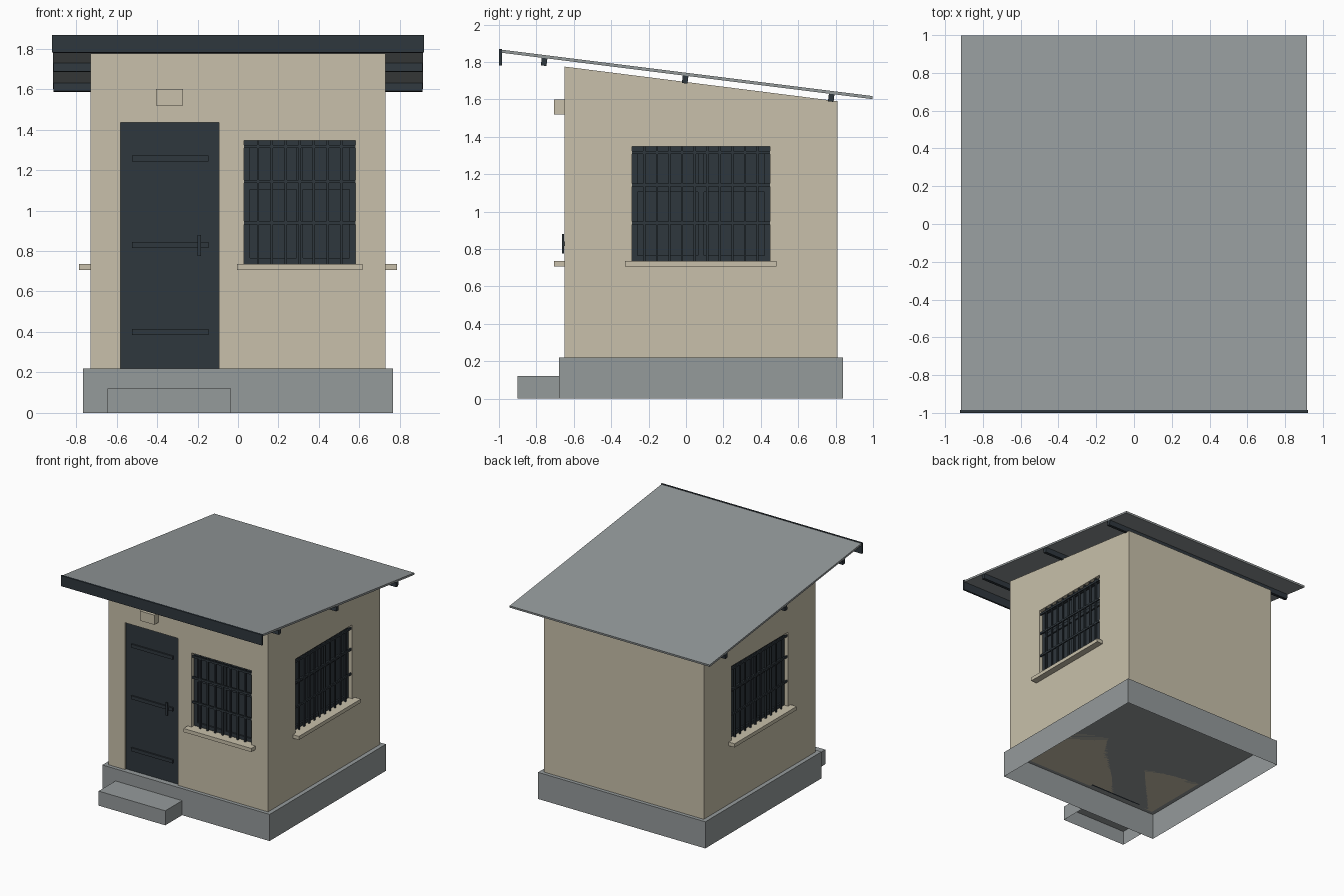
import bpy
import bmesh
import math
from mathutils import Matrix, Vector

cube = bpy.data.objects.get("Cube")
if cube:
    bpy.data.objects.remove(cube, do_unlink=True)


def material(name, rgb):
    m = bpy.data.materials.new(name)
    m.use_nodes = True
    m.diffuse_color = (*rgb, 1)
    m.node_tree.nodes["Principled BSDF"].inputs["Base Color"].default_value = (*rgb, 1)
    return m


PLASTER = material("beige plaster", (0.58, 0.53, 0.405))
GREY = material("concrete grey", (0.30, 0.325, 0.33))
DARK = material("dark painted metal", (0.028, 0.038, 0.047))


def add_box(bm, x, y, z):
    """Add a box given its (low, high) range on each axis."""
    size = [r[1] - r[0] for r in (x, y, z)]
    mid = Vector([(r[0] + r[1]) / 2 for r in (x, y, z)])
    bmesh.ops.create_cube(bm, size=1, matrix=Matrix.Translation(mid) @ Matrix.Diagonal((*size, 1)))


def finish(name, bm, mat, matrix=Matrix()):
    me = bpy.data.meshes.new(name)
    bm.to_mesh(me)
    bm.free()
    me.transform(matrix)
    me.materials.append(mat)
    ob = bpy.data.objects.new(name, me)
    bpy.context.collection.objects.link(ob)
    return ob


def boxes(name, mat, *ranges, matrix=Matrix(), open_bottom=False):
    bm = bmesh.new()
    for r in ranges:
        add_box(bm, *r)
    if open_bottom:
        bm.normal_update()
        low = [f for f in bm.faces if f.normal.z < -0.9]
        bmesh.ops.delete(bm, geom=low, context='FACES')
    return finish(name, bm, mat, matrix)


# Plinth and doorstep, hollow underneath
boxes("plinth", GREY, ((-0.765, 0.765), (-0.68, 0.84), (0, 0.22)), open_bottom=True)
boxes("doorstep", GREY, ((-0.645, -0.035), (-0.90, -0.68), (0, 0.12)), open_bottom=True)

# Walls with a sloping top
FRONT, BACK, SIDE = -0.65, 0.81, 0.73
bm = bmesh.new()
add_box(bm, (-SIDE, SIDE), (FRONT, BACK), (0.22, 1.775))
for v in bm.verts:
    if v.co.z > 1 and v.co.y > 0:
        v.co.z = 1.59
walls = finish("walls", bm, PLASTER)

# Window places: name, width, matrix (local -y points outward)
SILL, HEAD, RECESS = 0.735, 1.347, 0.055
windows = [
    ("front", 0.55, Matrix.Translation((0.305, FRONT, 0))),
    ("left", 0.74, Matrix.Translation((SIDE, 0.08, 0)) @ Matrix.Rotation(math.pi / 2, 4, 'Z')),
    ("right", 0.74, Matrix.Translation((-SIDE, 0.08, 0)) @ Matrix.Rotation(-math.pi / 2, 4, 'Z')),
]


def cut(box, matrix=Matrix()):
    """Cut a recess into the walls."""
    cutter = boxes("cutter", PLASTER, box, matrix=matrix)
    cutter.hide_render = True
    mod = walls.modifiers.new("recess", 'BOOLEAN')
    mod.operation = 'DIFFERENCE'
    mod.solver = 'EXACT'
    mod.object = cutter
    bpy.context.view_layer.objects.active = walls
    bpy.ops.object.modifier_apply(modifier=mod.name)
    bpy.data.objects.remove(cutter, do_unlink=True)


DOOR_X, DOOR_Z = (-0.58, -0.095), (0.22, 1.435)
cut((DOOR_X, (FRONT - 0.1, FRONT + 0.03), (0.1, DOOR_Z[1])))


def window(side, width, matrix):
    h = width / 2
    cut(((-h, h), (-0.1, RECESS), (SILL, HEAD)), matrix)

    # Pane and sash frame
    boxes(side + "_window_pane", DARK,
          ((-h, h), (RECESS - 0.008, RECESS), (SILL, HEAD)), matrix=matrix)
    y, t = (0.034, 0.05), 0.03
    frame = [((a, b), y, (SILL, HEAD)) for a, b in ((-h, t - h), (-t / 2, t / 2), (h - t, h))]
    frame += [((-h, h), y, (z - t / 2, z + t / 2))
              for z in (SILL + t / 2, 1.12, HEAD - t / 2)]
    boxes(side + "_window_frame", DARK, *frame, matrix=matrix)

    # Security grille
    count = round(width / 0.07)
    grille = []
    for i in range(1, count):
        x = -h + width * i / count
        grille.append(((x - 0.006, x + 0.006), (0.010, 0.022), (SILL, HEAD)))
    for z in (0.94, 1.143, HEAD - 0.03):
        grille.append(((-h, h), (0.006, 0.018), (z - 0.008, z + 0.008)))
    boxes(side + "_window_grille", DARK, *grille, matrix=matrix)

    # Projecting sill
    boxes(side + "_window_sill", PLASTER,
          ((-h - 0.035, h + 0.035), (-0.055, 0), (SILL - 0.03, SILL)), matrix=matrix)


for w in windows:
    window(*w)

# Door with straps and handle
face = FRONT + 0.015
boxes("door", DARK, (DOOR_X, (face, FRONT + 0.03), DOOR_Z))
boxes("door_straps", DARK,
      *[((-0.525, -0.145), (face - 0.012, face), (z - 0.014, z + 0.014))
        for z in (0.4, 0.83, 1.257)])
boxes("door_handle", DARK,
      ((-0.2, -0.182), (FRONT - 0.014, FRONT - 0.003), (0.775, 0.88)),
      ((-0.2, -0.182), (FRONT - 0.004, face), (0.815, 0.84)))

# Lamp block above the door
boxes("lamp_block", PLASTER, ((-0.405, -0.272), (FRONT - 0.055, FRONT), (1.52, 1.60)))

# Sloping roof sheet, purlins and fascia
slope = math.atan(0.125)
tilt = Matrix.Translation((0, 0, 1.742)) @ Matrix.Rotation(-slope, 4, 'X')
reach = 0.998 / math.cos(slope)
boxes("roof_sheet", GREY, ((-0.915, 0.915), (-reach, reach), (-0.016, 0)), matrix=tilt)
boxes("purlins", DARK,
      *[((-0.913, 0.913), (y - 0.015, y + 0.015), (-0.057, -0.016))
        for y in (-0.76, 0, 0.787)], matrix=tilt)
boxes("fascia", DARK, ((-0.92, 0.92), (-1.0, -0.985), (1.78, 1.868)))
